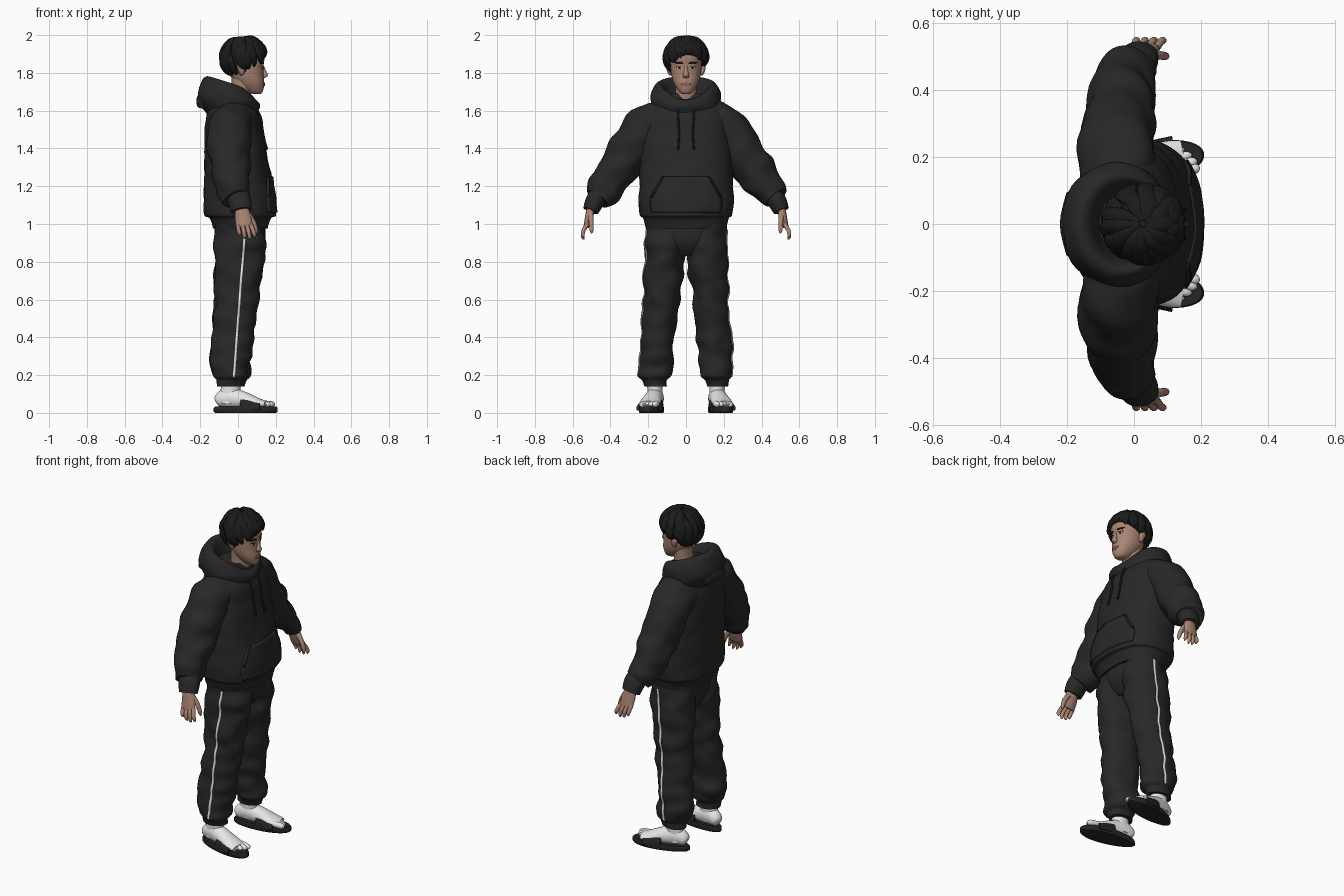
import bpy, bmesh, random
from math import sin, cos, pi, radians
from mathutils import Vector, noise
from mathutils.bvhtree import BVHTree

random.seed(4)
if "Cube" in bpy.data.objects:
    bpy.data.objects.remove(bpy.data.objects["Cube"])


def material(name, r, g, b):
    m = bpy.data.materials.new(name)
    m.use_nodes = True
    m.diffuse_color = (r, g, b, 1)
    bsdf = m.node_tree.nodes["Principled BSDF"]
    bsdf.inputs["Base Color"].default_value = (r, g, b, 1)
    bsdf.inputs["Roughness"].default_value = 0.8
    return m


CLOTH = material("charcoal cloth", .021, .021, .021)
SEAM = material("black seam", .008, .008, .008)
HAIR = material("black hair", .011, .011, .012)
SKIN = material("skin", .40, .235, .17)
LIPS = material("lips", .27, .12, .10)
WHITE = material("white cotton", .8, .8, .8)
RUBBER = material("black rubber", .018, .018, .019)
X, Y, Z = Vector((1, 0, 0)), Vector((0, 1, 0)), Vector((0, 0, 1))


def finish(name, bm, mat, thick=0):
    """Turn a bmesh into a shaded object and return a tree for ray casts."""
    bmesh.ops.recalc_face_normals(bm, faces=bm.faces)
    tree = BVHTree.FromBMesh(bm)
    me = bpy.data.meshes.new(name)
    bm.to_mesh(me)
    bm.free()
    me.materials.append(mat)
    ob = bpy.data.objects.new(name, me)
    bpy.context.collection.objects.link(ob)
    if thick:
        mod = ob.modifiers.new("thickness", 'SOLIDIFY')
        mod.thickness, mod.offset = thick, 0
    bpy.ops.object.select_all(action='DESELECT')
    ob.select_set(True)
    bpy.context.view_layer.objects.active = ob
    bpy.ops.object.shade_smooth_by_angle(angle=radians(45))
    return tree


def skin_rings(bm, rings, caps=True):
    vs = [[bm.verts.new(p) for p in r] for r in rings]
    n = len(vs[0])
    for a, b in zip(vs, vs[1:]):
        for i in range(n):
            bm.faces.new((a[i], a[(i + 1) % n], b[(i + 1) % n], b[i]))
    if caps:
        bm.faces.new(vs[0])
        bm.faces.new(vs[-1])


def spline(st, n):
    """Catmull-Rom interpolation of stations."""
    out = []
    for i in range(len(st) - 1):
        p = [st[max(0, min(len(st) - 1, i + k))] for k in (-1, 0, 1, 2)]
        for j in range(n):
            t = j / n
            out.append([.5 * (2 * b + (c - a) * t + (2 * a - 5 * b + 4 * c - d) * t * t
                              + (3 * b - a - 3 * c + d) * t ** 3) for a, b, c, d in zip(*p)])
    return out + [list(st[-1])]


def tube(bm, st, n=4, seg=32, ref=X, flat=False, power=1, fold=0, floor=None):
    """Loft ellipses through stations (x, y, z, radius on ref, other radius)."""
    pts = spline(st, n)
    c = [Vector(p[:3]) for p in pts]
    rings = []
    for k, p in enumerate(pts):
        t = Z if flat else (c[min(k + 1, len(c) - 1)] - c[max(k - 1, 0)]).normalized()
        u = (ref - t * ref.dot(t)).normalized()
        v = t.cross(u)
        ring = []
        for i in range(seg):
            a = 2 * pi * i / seg
            ca, sa = [abs(f) ** power * (1 if f > 0 else -1) for f in (cos(a), sin(a))]
            d = u * ca * max(p[3], .001) + v * sa * max(p[4], .001)
            q = c[k] + d
            if fold:
                q += d.normalized() * fold * noise.noise(Vector((q.x * 9, q.y * 9 + 5, q.z * 13)))
            if floor is not None:
                q.z = max(q.z, floor)
            ring.append(q)
        rings.append(ring)
    skin_rings(bm, rings)


def part(name, mat, st, **kw):
    bm = bmesh.new()
    tube(bm, st, **kw)
    return finish(name, bm, mat)


def patch(name, mat, tree, rows, thick, axis=X, n=4, cols=8):
    """Thin plate laid on a surface; rows are (height, from, to)."""
    bm, grid = bmesh.new(), []
    for z, a, b in spline(rows, n):
        line = []
        for i in range(cols + 1):
            w = a + (b - a) * i / cols
            o = axis * 2 + (Y if axis.x else X) * w + Z * z
            hit = tree.ray_cast(o, -axis)[0]
            line.append(bm.verts.new(hit if hit else o - axis * 1.9))
        grid.append(line)
    for r, s in zip(grid, grid[1:]):
        for i in range(cols):
            bm.faces.new((r[i], r[i + 1], s[i + 1], s[i]))
    finish(name, bm, mat, thick)


# Hoodie body with ribbed hem
torso = part("hoodie_body", CLOTH, [
    (.015, 0, .975, .145, .21), (.015, 0, 1.03, .16, .228), (.012, 0, 1.05, .188, .247),
    (.006, 0, 1.15, .187, .25), (-.008, 0, 1.3, .172, .245), (-.018, 0, 1.42, .16, .24),
    (-.025, 0, 1.55, .142, .225), (-.035, 0, 1.63, .118, .185), (-.03, 0, 1.69, .08, .11)],
    n=6, seg=64, flat=True, power=.85, fold=.008)
patch("front_pocket", CLOTH, torso, [
    (1.06, -.18, .18), (1.14, -.185, .185), (1.25, -.125, .125)], .016, cols=20)

# Hood: rings (centre x, height, length, width, slope) from outside over the rim to inside
bm, rings = bmesh.new(), []
for cx, z, rx, ry, slope, dip in spline([
        (-.03, 1.57, .125, .17, 0, 0), (-.05, 1.65, .165, .188, -.1, .01),
        (-.045, 1.715, .15, .175, -.25, .03), (-.035, 1.745, .125, .148, -.3, .05),
        (-.02, 1.72, .105, .12, -.3, .05), (.0, 1.63, .085, .09, 0, 0)], 5):
    rings.append([])
    for i in range(48):
        a = 2 * pi * i / 48
        x, y = rx * cos(a), ry * sin(a)
        zz = z + slope * x - dip * max(0, cos(a)) ** 3
        f = 1 + .05 * noise.noise(Vector((x * 10, y * 10, zz * 18)))
        rings[-1].append((cx + x * f, y * f, zz))
skin_rings(bm, rings, False)
finish("hood", bm, CLOTH)
part("hood_fold", CLOTH, [(-.19, -.09, 1.63, .012, .02), (-.205, 0, 1.65, .016, .035),
                          (-.19, .09, 1.63, .012, .02)], seg=16)

# Hips
part("trouser_hips", CLOTH, [(.01, 0, 1.0, .135, .2), (.01, 0, .9, .13, .195),
                             (.0, 0, .83, .09, .1)], flat=True)

for s, side in ((1, "left"), (-1, "right")):
    def mir(st):
        return [(p[0], p[1] * s) + tuple(p[2:]) for p in st]

    # Sleeve, cuff and shoulder seam
    part(side + "_sleeve", CLOTH, mir([
        (-.04, .1, 1.55, .11, .11), (-.045, .21, 1.505, .115, .115), (-.045, .3, 1.38, .11, .112),
        (-.035, .38, 1.26, .1, .1), (-.02, .44, 1.175, .09, .085), (-.005, .472, 1.135, .078, .064)]),
        n=7, seg=40, fold=.02)
    part(side + "_cuff", CLOTH, mir([(.0, .465, 1.15, .06, .05), (.01, .485, 1.115, .062, .05),
                                     (.018, .505, 1.07, .055, .042)]))
    patch(side + "_pocket_slit", SEAM, torso, [(1.14, s * .172, s * .182),
                                               (1.25, s * .112, s * .122)], .02, cols=2)
    # Drawstring resting on the chest
    cord = []
    for i in range(8):
        z = 1.66 - i * .038
        hit = torso.ray_cast(Vector((2, s * .042, z)), -X)[0]
        cord.append((hit.x + .006, s * (.04 + .003 * sin(i)), z, .006, .006))
    part(side + "_drawstring", SEAM, cord, seg=10)

    # Hand
    bm = bmesh.new()
    tube(bm, mir([(.018, .5, 1.1, .032, .024), (.026, .513, 1.04, .042, .021),
                  (.033, .528, .985, .043, .015)]), seg=16)
    for k, reach in enumerate((.01, .0, .003, .018)):
        o = .033 - k * .022
        tube(bm, mir([(.033 + o, .523, 1.0, .011, .012), (.043 + o * 1.15, .544, .962, .011, .011),
                      (.048 + o * 1.2, .546, .932 + reach, .01, .01),
                      (.05 + o * 1.2, .54, .918 + reach, .003, .003)]), seg=10)
    tube(bm, mir([(.045, .505, 1.06, .016, .015), (.078, .502, 1.015, .014, .013),
                  (.095, .5, .97, .011, .011), (.098, .5, .95, .003, .003)]), seg=10)
    finish(side + "_hand", bm, SKIN)

    # Trouser leg, gathered at the ankle, with side stripe
    leg = part(side + "_trouser_leg", CLOTH, mir([
        (.01, .106, 1.0, .13, .105), (.01, .11, .9, .137, .107), (.004, .116, .78, .13, .105),
        (-.008, .13, .6, .118, .095), (-.03, .15, .4, .108, .09), (-.04, .155, .27, .102, .092),
        (-.037, .163, .2, .097, .085), (-.035, .165, .172, .072, .06), (-.035, .165, .14, .068, .056)]),
        n=8, seg=40, flat=True, fold=.02)
    patch(side + "_stripe", WHITE, leg, [(.19, -.028, -.016), (.6, .002, .014), (.97, .032, .044)],
          .008, axis=Y * s, n=30, cols=2)

    # Foot frame: turned slightly outward
    def foot(x, w, z):
        return (-.03 + x * cos(.18) - w * sin(.18), s * (.167 + x * sin(.18) + w * cos(.18)), z)

    def foot_part(name, mat, st, **kw):
        part(side + name, mat, [foot(x, 0, z) + (h, w) for x, z, h, w in st], ref=Z, floor=.012, **kw)

    bm, rings = bmesh.new(), []
    for z, k in ((0, .95), (.006, 1), (.026, 1), (.033, .96)):
        rings.append([foot(.071 + .172 * k * cos(a), k * sin(a) * (.06 + .009 * cos(a)), z)
                      for a in [2 * pi * i / 40 for i in range(40)]])
    skin_rings(bm, rings)
    finish(side + "_slide_sole", bm, RUBBER)
    foot_part("_sock_foot", WHITE, [(-.088, .06, .015, .015), (-.075, .065, .035, .035),
                                    (-.02, .08, .055, .045), (.06, .068, .045, .05),
                                    (.13, .052, .03, .056), (.18, .045, .018, .05)])
    foot_part("_slide_strap", RUBBER, [(.052, .025, .082, .06), (.1, .025, .068, .066),
                                       (.158, .025, .042, .068)])
    part(side + "_sock_ankle", WHITE, mir([(-.045, .165, .05, .055, .042), (-.04, .165, .12, .052, .04),
                                          (-.035, .165, .2, .05, .042)]), flat=True)
    bm = bmesh.new()
    for k in range(5):
        w = -.04 + k * .021
        r = .016 - k * .0013
        tip = .222 - .008 * k * k / 2
        tube(bm, [foot(.15, w, .05) + (r, r), foot(tip - .015, w, .045) + (r, r),
                  foot(tip, w, .042) + (.004, .004)], seg=12, ref=Z)
    finish(side + "_sock_toes", bm, WHITE)

# Head, neck, nose
part("neck", SKIN, [(.0, 0, 1.58, .06, .065), (.015, 0, 1.68, .052, .056), (.02, 0, 1.78, .055, .06)],
     flat=True)
head = part("head", SKIN, [
    (.1, 0, 1.688, .018, .018), (.09, 0, 1.698, .04, .034), (.074, 0, 1.725, .063, .054),
    (.06, 0, 1.755, .078, .068), (.045, 0, 1.79, .09, .077), (.038, 0, 1.84, .097, .083),
    (.034, 0, 1.89, .106, .086), (.03, 0, 1.94, .09, .075), (.03, 0, 1.97, .05, .04)],
    flat=True, seg=48, power=.92)
part("nose", SKIN, [(.126, 0, 1.845, .008, .009), (.137, 0, 1.81, .012, .011),
                    (.141, 0, 1.787, .017, .017), (.132, 0, 1.773, .01, .014)], seg=16, flat=True)
patch("lips", LIPS, head, [(1.731, -.01, .01), (1.738, -.022, .022), (1.743, -.024, .024),
                           (1.75, -.008, .008)], .008)
for s, side in ((1, "left"), (-1, "right")):
    patch(side + "_eye", WHITE, head, [(1.822, s * .029, s * .039), (1.827, s * .02, s * .048),
                                       (1.832, s * .026, s * .046)], .004)
    patch(side + "_iris", HAIR, head, [(1.821, s * .03, s * .039), (1.832, s * .029, s * .04)], .007)
    patch(side + "_eyelid_line", HAIR, head, [(1.831, s * .021, s * .05), (1.835, s * .025, s * .049)], .007)
    patch(side + "_eyebrow", HAIR, head, [(1.848, s * .014, s * .05), (1.857, s * .02, s * .058)], .008)
    part(side + "_ear", SKIN, [(.018, s * .08, 1.787, .006, .006), (.02, s * .086, 1.80, .014, .011),
                               (.015, s * .092, 1.83, .021, .012), (.01, s * .092, 1.848, .01, .006)],
         seg=16, flat=True)


# Hair: a cap reaching low at the nape, covered with tapered locks
def scalp(theta, phi, k):
    return Vector((.03 + .118 * k * sin(theta) * cos(phi), .109 * k * sin(theta) * sin(phi),
                   1.88 + .11 * k * cos(theta)))


def hairline(phi):
    return radians(80 + 34 * (1 - cos(phi)))


bm = bmesh.new()
skin_rings(bm, [[scalp(hairline(p) * max(.02, k / 12), p, .97) for p in
                 [2 * pi * i / 40 for i in range(40)]] for k in range(13)])
for start, count in ((.05, 13), (.32, 18), (.58, 22)):
    for i in range(count):
        phi = 2 * pi * (i + random.random() * .6) / count
        end = hairline(phi) * random.uniform(.98, 1.1) * (.72 if start < .1 else 1)
        swirl, st = random.uniform(-.1, .45), []
        for t, w in ((0, .4), (.3, 1), (.65, .9), (.9, .5), (1, .08)):
            th = hairline(phi) * start * (1 - t) + end * t
            q = scalp(th, phi + swirl * t, .98 + .04 * sin(pi * t))
            st.append((*q, .014 * w, .024 * w))
        mid = Vector(st[2][:3]) - Vector((.03, 0, 1.88))
        tube(bm, st, n=3, seg=10, ref=mid.normalized())
finish("hair", bm, HAIR)
